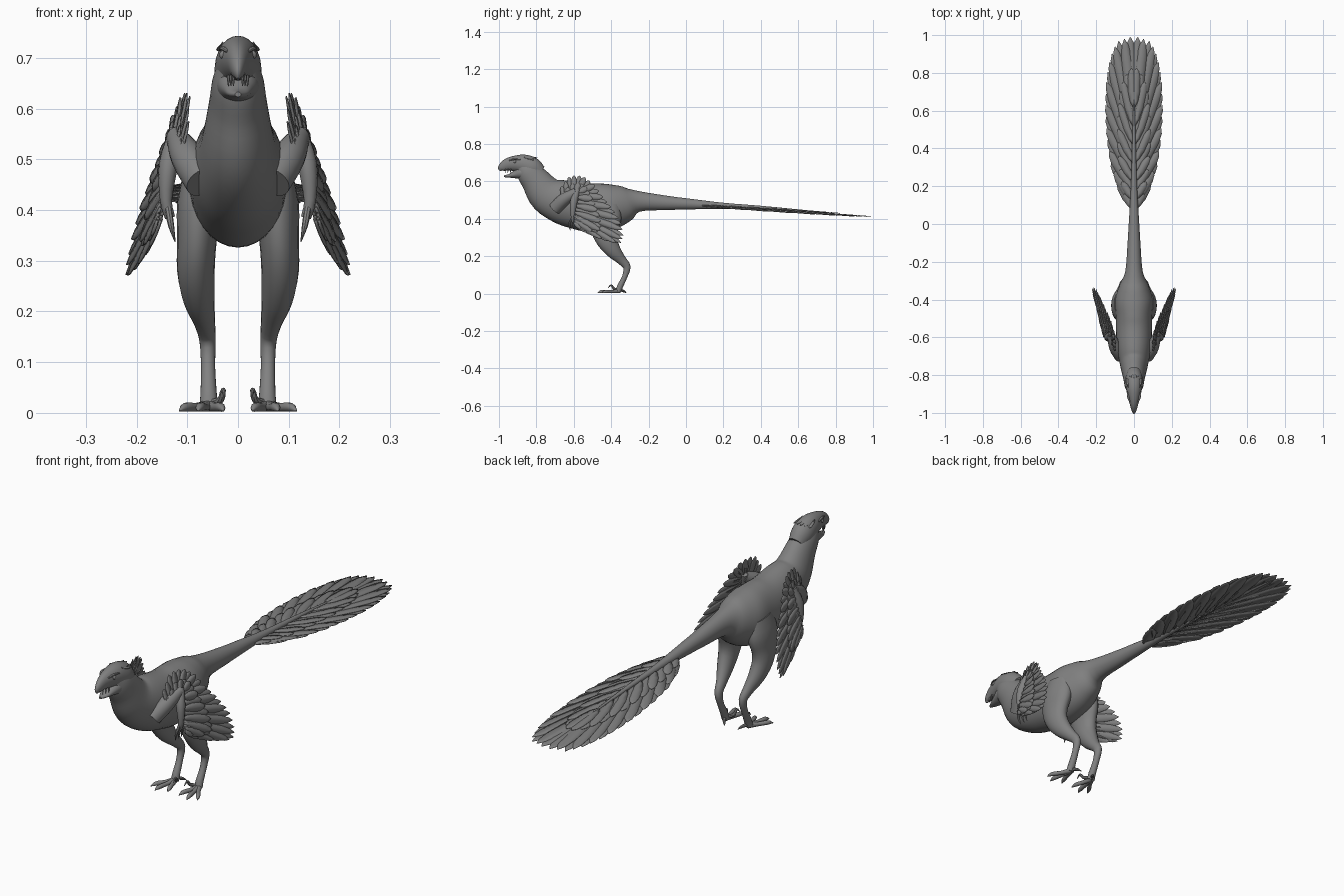
import bpy, bmesh, math
from mathutils import Vector

cube = bpy.data.objects.get("Cube")
if cube:
    bpy.data.objects.remove(cube, do_unlink=True)

grey = bpy.data.materials.new("plumage grey")
grey.use_nodes = True
grey.diffuse_color = (0.22, 0.22, 0.22, 1)
grey.node_tree.nodes["Principled BSDF"].inputs["Base Color"].default_value = (0.22, 0.22, 0.22, 1)


def finish(name, bm, mirror=False, thickness=0):
    """Turn a bmesh into a smooth object, with optional mirroring and thickness."""
    bmesh.ops.recalc_face_normals(bm, faces=bm.faces)
    mesh = bpy.data.meshes.new(name)
    bm.to_mesh(mesh)
    bm.free()
    mesh.materials.append(grey)
    ob = bpy.data.objects.new(name, mesh)
    bpy.context.collection.objects.link(ob)
    if thickness:
        ob.modifiers.new("thickness", 'SOLIDIFY').thickness = thickness
    if mirror:
        ob.modifiers.new("mirror", 'MIRROR').use_mirror_merge = False
    bpy.ops.object.select_all(action='DESELECT')
    ob.select_set(True)
    bpy.context.view_layer.objects.active = ob
    bpy.ops.object.shade_smooth_by_angle(angle=math.radians(40))
    return ob


def along(points, t):
    """Point at fraction t of a list of evenly spaced control points."""
    f = t * (len(points) - 1)
    i = min(int(f), len(points) - 2)
    return Vector(points[i]).lerp(Vector(points[i + 1]), f - i)


def spline(rows, steps):
    """Smooth interpolation of stations, radii included."""
    p = [Vector(r) for r in rows]
    p = [2 * p[0] - p[1]] + p + [2 * p[-1] - p[-2]]
    out = []
    for a, b, c, d in zip(p, p[1:], p[2:], p[3:]):
        for k in range(steps):
            t = k / steps
            out.append(0.5 * (2 * b + (c - a) * t + (2 * a - 5 * b + 4 * c - d) * t * t
                              + (3 * b - a - 3 * c + d) * t ** 3))
    return out + [p[-2]]


def tube(bm, rows, steps=3, sides=20):
    """Loft ellipses along a path of (x, y, z, half width, half height)."""
    rows = spline(rows, steps)
    centres = [Vector(r[:3]) for r in rows]
    rings = []
    for i, r in enumerate(rows):
        tangent = (centres[min(i + 1, len(rows) - 1)] - centres[max(i - 1, 0)]).normalized()
        side = Vector((1, 0, 0))
        side = (side - tangent * side.dot(tangent)).normalized()
        up = side.cross(tangent)
        rx, rn = max(r[3], 0.0005), max(r[4], 0.0005)
        angles = [2 * math.pi * k / sides for k in range(sides)]
        rings.append([bm.verts.new(centres[i] + side * rx * math.cos(a) + up * rn * math.sin(a))
                      for a in angles])
    for a, b in zip(rings, rings[1:]):
        for k in range(sides):
            n = (k + 1) % sides
            bm.faces.new((a[k], a[n], b[n], b[k]))
    bm.faces.new(rings[0])
    bm.faces.new(rings[-1])


def feather(bm, base, tip, width, normal):
    """Leaf-shaped blade with a raised shaft."""
    base, tip, normal = Vector(base), Vector(tip), Vector(normal).normalized()
    side = normal.cross(tip - base).normalized() * width
    previous = None
    for t, w in ((0, .15), (.15, .65), (.4, 1), (.75, .95), (.92, .6), (1, .06)):
        c = base.lerp(tip, t)
        row = [bm.verts.new(v) for v in (c - side * w, c + normal * 0.004 * (1 - t), c + side * w)]
        if previous:
            for k in (0, 1):
                bm.faces.new((previous[k], previous[k + 1], row[k + 1], row[k]))
        previous = row


# Body: neck, trunk and tail in one loft (y, z, half width, half height)
trunk = [(-.88, .69, .035, .04), (-.85, .655, .05, .062), (-.805, .605, .058, .078),
         (-.745, .53, .073, .1), (-.66, .49, .09, .118), (-.57, .467, .095, .125),
         (-.49, .458, .097, .132), (-.4, .465, .1, .122), (-.32, .48, .075, .095),
         (-.25, .493, .046, .055), (-.1, .485, .034, .038), (0, .48, .028, .03),
         (.2, .47, .016, .016), (.4, .46, .01, .01), (.65, .442, .004, .004)]
bm = bmesh.new()
tube(bm, [(0,) + s for s in trunk], 4, 32)
finish("body_and_tail", bm)

# Skull with hooked upper beak, and lower jaw
skull = [(-.996, .658, .003, .006), (-.988, .672, .012, .02), (-.955, .69, .022, .033),
         (-.91, .696, .034, .043), (-.865, .691, .043, .053), (-.82, .672, .046, .055),
         (-.78, .645, .035, .04)]
jaw = [(-.972, .628, .006, .005), (-.945, .63, .02, .01), (-.915, .637, .03, .021),
       (-.88, .645, .041, .036), (-.84, .64, .042, .045)]
for name, rows in (("head_and_upper_beak", skull), ("lower_jaw", jaw)):
    bm = bmesh.new()
    tube(bm, [(0,) + s for s in rows], 4, 24)
    finish(name, bm)

# Eyes with brow ridges
bm = bmesh.new()
bmesh.ops.create_uvsphere(bm, u_segments=12, v_segments=8, radius=.009)
bmesh.ops.translate(bm, verts=bm.verts, vec=(.028, -.915, .706))
tube(bm, [(.02, -.945, .712, .003, .003), (.03, -.918, .719, .006, .004), (.035, -.885, .716, .003, .003)], 3, 8)
finish("eyes", bm, mirror=True)

# Teeth
bm = bmesh.new()
for i in range(3):
    y = -.965 + .014 * i
    x = .009 + .005 * i
    tube(bm, [(x, y, .666, .004, .004), (x, y - .002, .645, .001, .001)], 1, 6)
finish("teeth", bm, mirror=True)

# Small nape feathers
bm = bmesh.new()
for i in range(3):
    x = .006 + .012 * i
    feather(bm, (x, -.865, .738 - .3 * x), (x * 1.3, -.795 - .01 * i, .73 - .5 * x), .007, (.3, .2, 1))
finish("nape_feathers", bm, mirror=True, thickness=.002)

# Arms: upper arm, forearm and clawed fingers
bm = bmesh.new()
tube(bm, [(.07, -.7, .455, .034, .036), (.1, -.65, .505, .033, .034), (.122, -.585, .545, .02, .022)])
tube(bm, [(.12, -.58, .557, .016, .016), (.137, -.6, .49, .019, .02),
          (.142, -.605, .42, .012, .012), (.134, -.602, .385, .01, .01)], 3, 14)
for offset in (-.022, 0, .02):
    tube(bm, [(.138, -.602 + offset * .3, .405, .007, .007), (.132, -.602 + offset, .37, .006, .006),
              (.124, -.596 + offset, .337, .001, .001)], 3, 8)
finish("arms", bm, mirror=True)

# Wing feathers fan from the arm; the wing is a slanted plane
roots = [(-.65, .5), (-.61, .53), (-.58, .55), (-.575, .54), (-.58, .52), (-.59, .48),
         (-.6, .45), (-.6, .42), (-.6, .41), (-.6, .39), (-.6, .38)]
tips = [(-.665, .575), (-.62, .632), (-.55, .63), (-.49, .585), (-.44, .51), (-.39, .45),
        (-.345, .38), (-.335, .31), (-.35, .265), (-.44, .29), (-.53, .33)]


def on_wing(p, lift):
    y, z = p
    return Vector((.1 + .2 * (y + .6) + .2 * (.63 - z) + lift, y, z))


for name, count, reach, lift in (("wing_flight_feathers", 24, 1, 0), ("wing_covert_feathers", 18, .55, .007)):
    bm = bmesh.new()
    for i in range(count):
        t = i / (count - 1)
        a, b = along(roots, t), along(tips, t)
        stagger = .0015 * (i % 2)
        feather(bm, on_wing(a, lift + stagger), on_wing(a.lerp(b, reach), lift + stagger),
                .013 + .006 * math.sin(math.pi * t), (1, -.2, .2))
    finish(name, bm, mirror=True, thickness=.002)

# Tail fan: long feathers and a shorter layer above
fan = [(.085, .23), (.125, .34), (.143, .48), (.15, .62), (.145, .76), (.125, .88), (.09, .965), (.02, .99)]


def on_tail(x, y, lift):
    return Vector((x, y, .463 - .06 * (y - .2) - .06 * x + lift))


for name, count, reach, lift in (("tail_fan_feathers", 17, 1, 0), ("tail_covert_feathers", 12, .55, .005)):
    bm = bmesh.new()
    for i in range(count):
        t = i / (count - 1)
        root, tip = Vector((.006, .08 + .54 * t)), along(fan, t)
        tip = root.lerp(tip, reach)
        stagger = lift + .002 * (i % 2)
        feather(bm, on_tail(*root, stagger), on_tail(*tip, stagger), (.025 + .004 * t) * (.5 + reach / 2), (0, 0, 1))
    finish(name, bm, mirror=True, thickness=.002)

# Legs: thigh, shin and upright foot bone
bm = bmesh.new()
tube(bm, [(.065, -.42, .48, .04, .07), (.075, -.43, .41, .045, .085), (.081, -.435, .34, .039, .073),
          (.083, -.42, .28, .037, .055), (.077, -.385, .225, .031, .04), (.066, -.345, .18, .021, .026),
          (.06, -.316, .142, .016, .02), (.059, -.328, .09, .014, .014), (.058, -.352, .04, .016, .016),
          (.058, -.362, .012, .018, .014)])
finish("legs", bm, mirror=True)

# Toes with claws, raised inner claw and short hind toe
bm = bmesh.new()
for x, y in ((.104, -.43), (.075, -.452), (.034, -.435)):
    mx, my = (.058 + x) / 2, (-.36 + y) / 2
    tube(bm, [(.058, -.355, .014, .012, .012), (mx, my, .011, .009, .009), (x, y, .011, .009, .009),
              (x + (x - .058) * .25, y - .022, .004, .001, .001)], 3, 10)
tube(bm, [(.05, -.365, .02, .008, .008), (.034, -.385, .026, .007, .007), (.029, -.4, .045, .005, .005),
          (.027, -.418, .03, .001, .001)], 3, 8)
tube(bm, [(.055, -.35, .02, .008, .008), (.042, -.33, .012, .006, .006), (.032, -.318, .003, .001, .001)], 3, 8)
finish("toes", bm, mirror=True)
